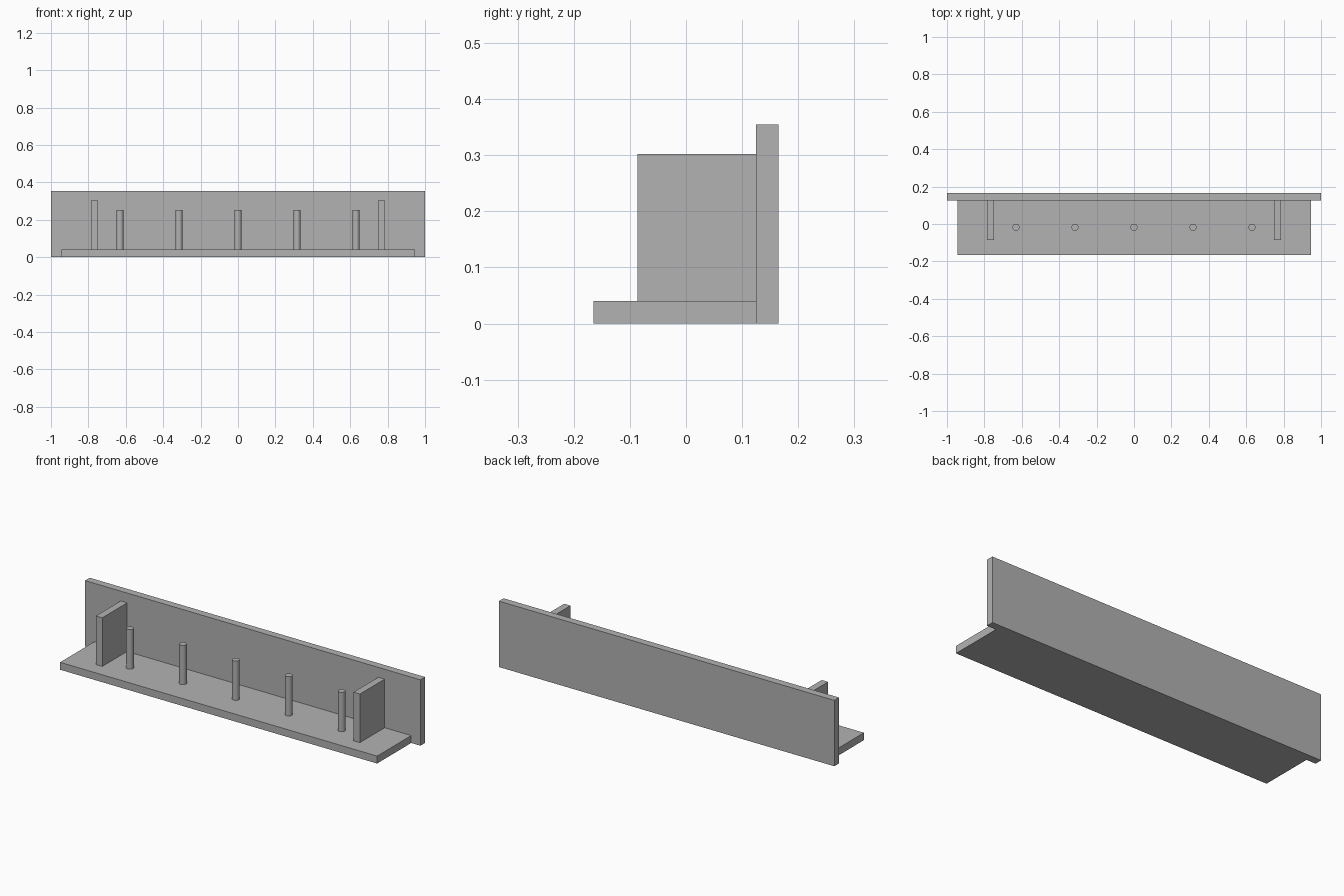
import bpy
import math

cube = bpy.data.objects.get("Cube")
if cube:
    bpy.data.objects.remove(cube, do_unlink=True)

# One plain grey for the whole rack
GREY = (0.448, 0.448, 0.448, 1.0)
grey = bpy.data.materials.new("plain_grey")
grey.use_nodes = True
grey.diffuse_color = GREY
grey.node_tree.nodes["Principled BSDF"].inputs["Base Color"].default_value = GREY


def finish(name):
    obj = bpy.context.object
    obj.name = name
    bpy.ops.object.transform_apply(location=False, rotation=False, scale=True)
    obj.data.materials.append(grey)
    return obj


def box(name, low, high):
    """Box between two opposite corners."""
    centre = [(a + b) / 2 for a, b in zip(low, high)]
    bpy.ops.mesh.primitive_cube_add(size=1, location=centre)
    bpy.context.object.scale = [b - a for a, b in zip(low, high)]
    return finish(name)


SHELF_TOP = 0.04
BACK_FACE = 0.125
DEPTH = 0.165

# Wall board and shelf
box("back_board", (-1, BACK_FACE, 0), (1, DEPTH, 0.355))
box("shelf", (-0.945, -DEPTH, 0), (0.945, BACK_FACE, SHELF_TOP))

# Upright brackets near both ends
for side, x in (("right", -0.768), ("left", 0.768)):
    box(side + "_bracket", (x - 0.019, -0.086, SHELF_TOP), (x + 0.019, BACK_FACE, 0.302))

# Row of evenly spaced pegs
PEG_TOP = 0.252
for i in range(5):
    bpy.ops.mesh.primitive_cylinder_add(
        vertices=32, radius=0.0187, depth=PEG_TOP - SHELF_TOP,
        location=((i - 2) * 0.3155, -0.018, (PEG_TOP + SHELF_TOP) / 2))
    finish(f"peg_{i + 1}")
    bpy.ops.object.shade_smooth_by_angle(angle=math.radians(30))
